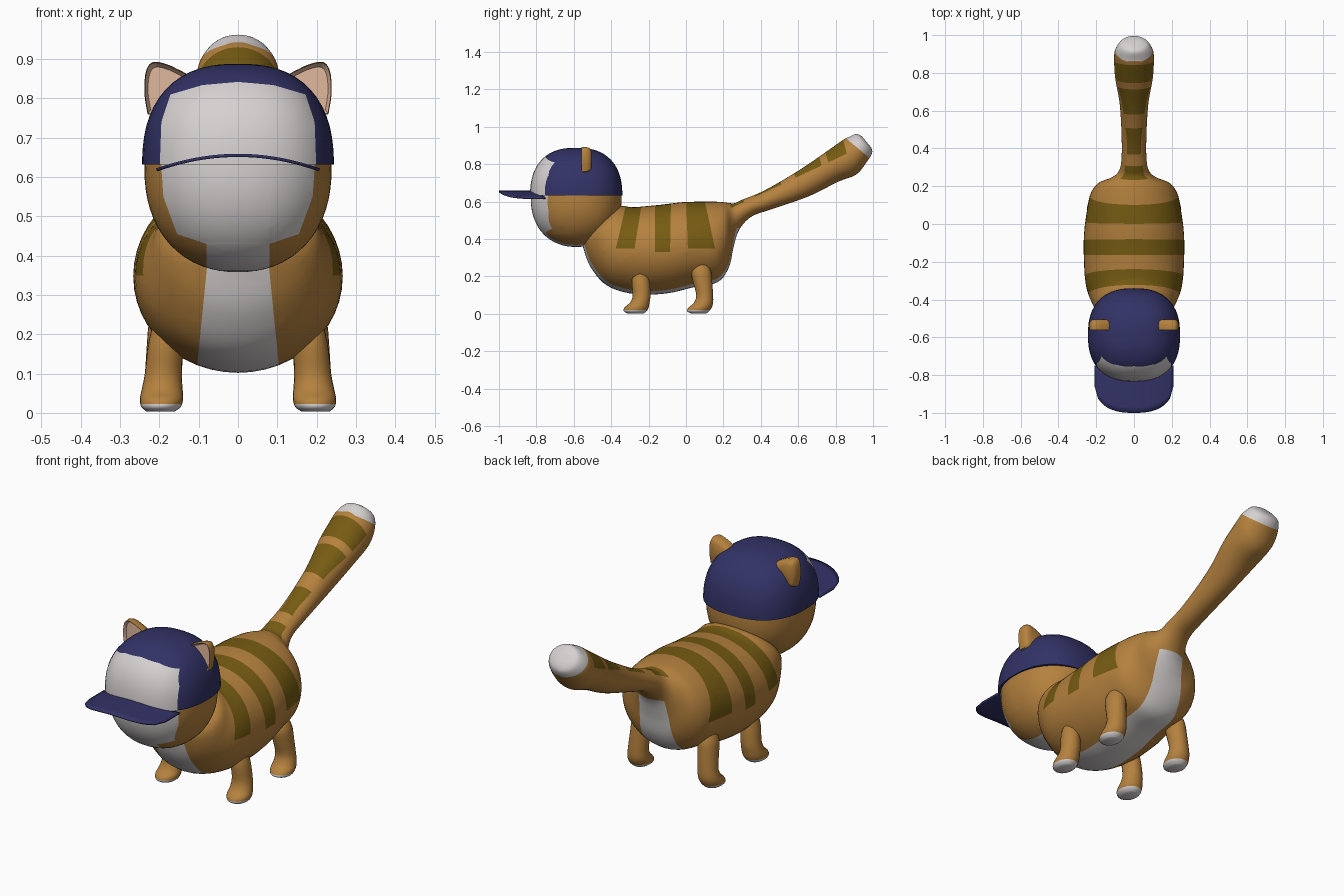
import bpy
import bmesh
from math import cos, sin, pi, radians
from mathutils import Vector

if "Cube" in bpy.data.objects:
    bpy.data.objects.remove(bpy.data.objects["Cube"])


def material(name, rgb):
    mat = bpy.data.materials.new(name)
    mat.use_nodes = True
    mat.diffuse_color = (*rgb, 1)
    mat.node_tree.nodes["Principled BSDF"].inputs["Base Color"].default_value = (*rgb, 1)
    return mat


ORANGE = material("orange fur", (0.46, 0.22, 0.048))
STRIPE = material("dark stripe", (0.18, 0.105, 0.006))
WHITE = material("soft white", (0.68, 0.64, 0.64))
NAVY = material("navy cloth", (0.032, 0.032, 0.135))
PEACH = material("inner ear", (0.75, 0.48, 0.34))


def finish(bm, name, mats, angle=60):
    """Turn a bmesh into a smooth-shaded object."""
    mesh = bpy.data.meshes.new(name)
    bm.to_mesh(mesh)
    bm.free()
    obj = bpy.data.objects.new(name, mesh)
    bpy.context.collection.objects.link(obj)
    for mat in mats:
        mesh.materials.append(mat)
    bpy.ops.object.select_all(action="DESELECT")
    obj.select_set(True)
    bpy.context.view_layer.objects.active = obj
    bpy.ops.object.shade_smooth_by_angle(angle=radians(angle))
    return obj


def bridge(rings):
    """Skin closed rings of points and cap both ends."""
    bm = bmesh.new()
    loops = [[bm.verts.new(p) for p in ring] for ring in rings]
    n = len(loops[0])
    for a, b in zip(loops, loops[1:]):
        for i in range(n):
            j = (i + 1) % n
            bm.faces.new((a[i], a[j], b[j], b[i]))
    bm.faces.new(loops[0])
    bm.faces.new(loops[-1])
    bmesh.ops.recalc_face_normals(bm, faces=bm.faces[:])
    return bm


def smooth_path(keys, steps):
    """Catmull-Rom interpolation of number tuples."""
    pts = [Vector(k) for k in (keys[0], *keys, keys[-1])]
    out = []
    for a, b, c, d in zip(pts, pts[1:], pts[2:], pts[3:]):
        for s in range(steps):
            t = s / steps
            out.append(b + (c - a) * t / 2 + (a * 2 - b * 5 + c * 4 - d) * t * t / 2
                       + (b * 3 - a - c * 3 + d) * t ** 3 / 2)
    return out + [pts[-1]]


def loft(keys, steps, sides, x=0.0, lean=0.0):
    """Ellipse sections, each from two (y, z) rim points and a half width."""
    rings = []
    for y1, z1, y2, z2, w in smooth_path(keys, steps):
        ring = []
        for i in range(sides):
            c, s = cos(2 * pi * i / sides) / 2, sin(2 * pi * i / sides)
            z = (z1 + z2) / 2 + (z1 - z2) * c
            ring.append((x - lean * z + w * s, (y1 + y2) / 2 + (y1 - y2) * c, z))
        rings.append(ring)
    return bridge(rings)


def patch(bm, axes, poly, index, where=lambda c: True):
    """Cut a convex counter-clockwise outline through the skin and colour it."""
    u, v = axes
    planes = []
    faces = [f for f in bm.faces if where(f.calc_center_median())]
    for p, q in zip(poly, poly[1:] + poly[:1]):
        co, no = Vector((0, 0, 0)), Vector((0, 0, 0))
        co[u], co[v] = p
        no[u], no[v] = p[1] - q[1], q[0] - p[0]
        planes.append((co, no))
        geom = set(faces)
        for f in faces:
            geom.update(f.edges, f.verts)
        bmesh.ops.bisect_plane(bm, geom=list(geom), plane_co=co, plane_no=no, dist=1e-5)
        faces = []
        for f in bm.faces:
            c = f.calc_center_median()
            if where(c) and all((c - o).dot(m) > 0 for o, m in planes):
                faces.append(f)
    for f in faces:
        f.material_index = index


def rounded_ball(center, radii, power):
    """Ball swollen slightly toward a box."""
    bm = bmesh.new()
    bmesh.ops.create_uvsphere(bm, u_segments=48, v_segments=32, radius=1)
    for v in bm.verts:
        v.co /= sum(abs(k) ** power for k in v.co) ** (1 / power)
        v.co = Vector(c + r * k for c, r, k in zip(center, radii, v.co))
    return bm


XZ, YZ = (0, 2), (1, 2)

# Body and tail in one skin: upper rim, lower rim, half width
body = loft([
    (-.42, .53, -.56, .40, .10), (-.35, .575, -.55, .355, .19),
    (-.29, .57, -.51, .25, .225), (-.22, .575, -.42, .15, .255),
    (-.12, .585, -.27, .105, .265), (-.02, .597, -.1, .11, .265),
    (.08, .6, .05, .145, .25), (.15, .6, .17, .17, .23),
    (.2, .597, .23, .25, .19), (.235, .592, .255, .36, .12),
    (.26, .592, .285, .45, .085), (.3, .61, .35, .52, .068),
    (.42, .66, .46, .56, .065), (.6, .765, .66, .63, .075),
    (.74, .86, .81, .705, .1), (.84, .93, .91, .745, .105),
    (.87, .945, .965, .81, .1), (.91, .962, .995, .86, .075),
    (.94, .95, .99, .89, .04)], 5, 48)

# Back stripes: lower and upper y ranges
for low, a, b, c, d in [(.35, -.375, -.275, -.23, -.31),
                        (.33, -.165, -.085, -.08, -.165),
                        (.35, .01, .155, .095, .0)]:
    patch(body, YZ, [(a, low), (b, low), (c, .63), (d, .63)], 1)

# Tail stripes on the upper side
for a, b in [(.24, .31), (.37, .51), (.585, .725), (.76, .86)]:
    low_a, low_b = (.57 + .47 * (y - .25) for y in (a, b))
    patch(body, YZ, [(a, low_a), (b, low_b), (b - .04, low_b + .15), (a - .04, low_a + .15)], 1)

# White tail tip and belly band
patch(body, YZ, [(.86, .935), (.985, .83), (1.2, 1), (1, 1.2)], 2)
patch(body, XZ, [(-.108, .08), (.108, .08), (.07, .46), (-.07, .46)], 2)
finish(body, "body_and_tail", [ORANGE, STRIPE, WHITE])

# Head with white muzzle and chin band
head = rounded_ball((0, -.587, .62), (.238, .243, .262), 2.2)
patch(head, XZ, [(-.155, .455), (-.08, .43), (.08, .43), (.155, .455),
                 (.19, .55), (.197, .66), (-.197, .66), (-.19, .55)], 1, lambda c: c.y < -.6)
patch(head, XZ, [(-.08, .3), (.08, .3), (.08, .44), (-.08, .44)], 1, lambda c: c.y < -.45)
finish(head, "head", [ORANGE, WHITE])

# Cap crown with white front panel
cap = rounded_ball((0, -.587, .625), (.244, .247, .263), 2.45)
bmesh.ops.bisect_plane(cap, geom=cap.verts[:] + cap.edges[:] + cap.faces[:],
                       plane_co=(0, 0, .632), plane_no=(0, 0, 1), clear_inner=True)
bmesh.ops.holes_fill(cap, edges=[e for e in cap.edges if e.is_boundary])
patch(cap, XZ, [(-.2, .6), (.2, .6), (.195, .74), (.172, .81), (.09, .834), (0, .842),
                (-.09, .834), (-.172, .81), (-.195, .74)], 1, lambda c: c.y < -.6)
finish(cap, "cap_crown", [NAVY, WHITE], 40)

# Cap brim: arched sheet with rounded front corners
brim = bmesh.new()
cols, rows = 24, 6
grid = []
for i in range(cols + 1):
    u = 2 * i / cols - 1
    back = -.81 + .06 * u * u
    front = -.86 - .14 * (1 - abs(u) ** 2.6) ** .5
    grid.append([brim.verts.new((.207 * u, back + (front - back) * j / rows, .655 - .037 * u * u))
                 for j in range(rows + 1)])
for a, b in zip(grid, grid[1:]):
    for j in range(rows):
        brim.faces.new((a[j], a[j + 1], b[j + 1], b[j]))
bmesh.ops.recalc_face_normals(brim, faces=brim.faces[:])
shell = finish(brim, "cap_brim", [NAVY], 40).modifiers.new("thickness", "SOLIDIFY")
shell.thickness = .008
shell.offset = 0

# Ears: cupped front, rounded back
outline = smooth_path([(.14, .74), (.115, .84), (.155, .875), (.2, .892),
                       (.224, .888), (.236, .86), (.238, .81), (.23, .76)], 3)
middle = Vector((.185, .82))
for side, sign in (("left", 1), ("right", -1)):
    rings = []
    for y, scale in [(-.545, .82), (-.56, .97), (-.535, 1), (-.515, .9), (-.505, .65)]:
        pts = [middle + (p - middle) * scale for p in outline]
        rings.append([(sign * p.x, y, p.y) for p in pts])
    ear = bridge(rings)
    for f in ear.faces:
        f.material_index = int(f.normal.y < -.3)
    finish(ear, "ear_" + side, [ORANGE, PEACH], 50)

# Legs: back rim, front rim, half width, from hip to sole
front_leg = [(-.21, .25, -.27, .25, .03), (-.195, .18, -.29, .18, .043),
             (-.19, .1, -.285, .1, .047), (-.195, .06, -.3, .06, .052),
             (-.2, .035, -.328, .035, .055), (-.21, .015, -.333, .015, .05),
             (-.225, .003, -.315, .003, .035)]
back_leg = [(.11, .28, .06, .28, .025), (.133, .23, .03, .23, .045),
            (.14, .17, .038, .17, .047), (.145, .1, .055, .1, .047),
            (.145, .06, .042, .06, .052), (.138, .035, .015, .035, .055),
            (.125, .015, .005, .015, .05), (.11, .003, .025, .003, .035)]
for name, keys in (("front_leg", front_leg), ("back_leg", back_leg)):
    for side, sign in (("left", 1), ("right", -1)):
        leg = loft(keys, 4, 24, sign * .197, sign * .07)
        patch(leg, YZ, [(-1, -1), (1, -1), (1, .022), (-1, .022)], 1)
        finish(leg, name + "_" + side, [ORANGE, WHITE])
